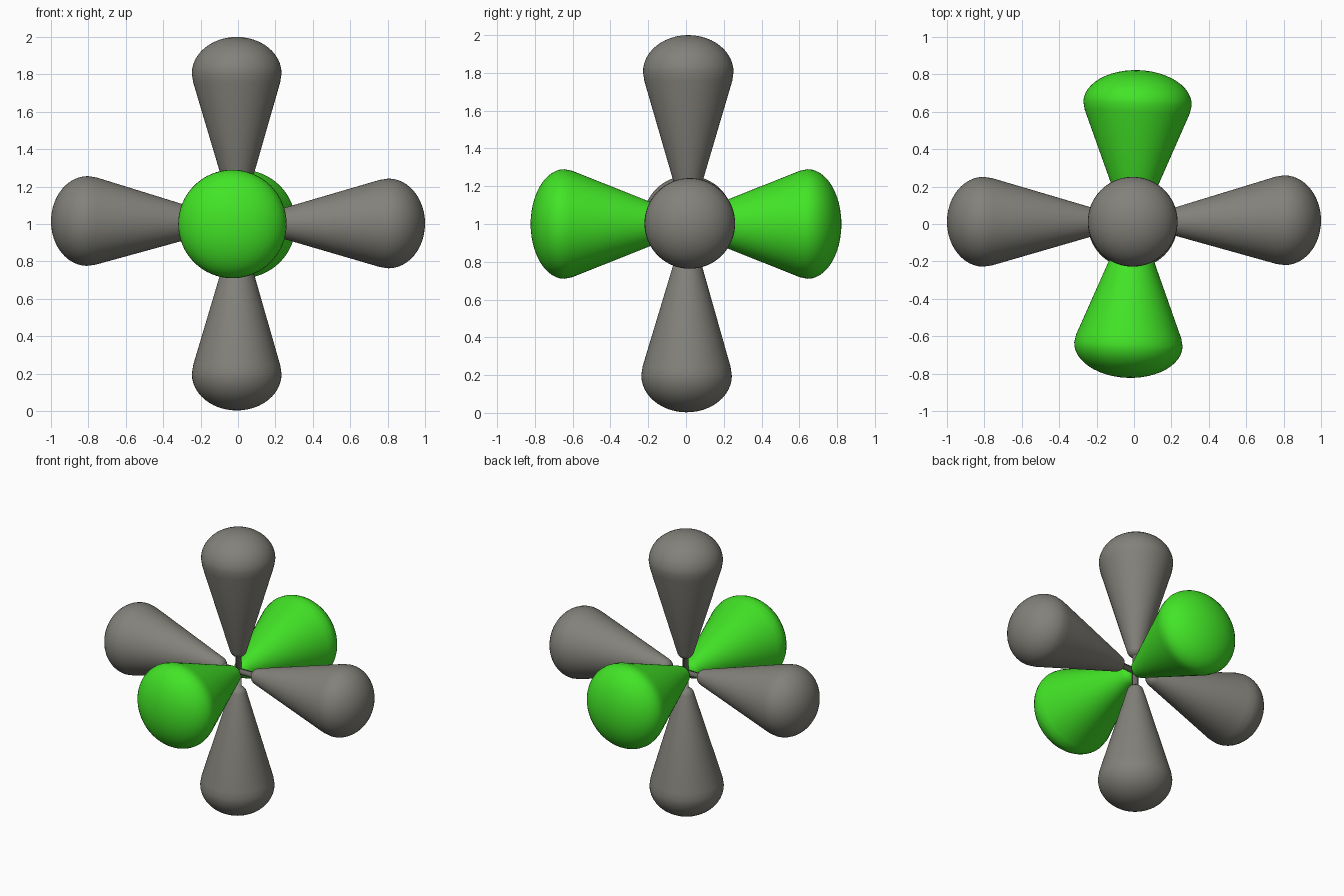
import bpy, bmesh, math
from mathutils import Vector

if "Cube" in bpy.data.objects:
    bpy.data.objects.remove(bpy.data.objects["Cube"])

SEG = 64


def make_material(name, colour):
    mat = bpy.data.materials.new(name)
    mat.diffuse_color = (*colour, 1)
    mat.use_nodes = True
    mat.node_tree.nodes["Principled BSDF"].inputs["Base Color"].default_value = mat.diffuse_color
    return mat


green = make_material("green", (0.055, 0.78, 0.02))
dark_grey = make_material("dark_grey", (0.225, 0.22, 0.195))


def lobe_profile(tip, neck_r, wide, wide_r, end, stem):
    """(distance, radius) pairs: optional thin stem, rounded tip, cone, domed end."""
    pts = []
    if stem:
        pts += [(0.0, 0.0), (0.0, 0.02), (tip + 0.005, 0.02)]
    else:
        pts.append((tip, 0.0))
    for i in range(2, 7):
        a = math.radians(75) * i / 6
        pts.append((tip + neck_r * (1 - math.cos(a)), neck_r * math.sin(a)))
    for i in range(-1, 13):
        a = math.pi / 2 * i / 12 if i >= 0 else -math.radians(14)
        pts.append((wide + (end - wide) * math.sin(a), wide_r * math.cos(a)))
    pts[-1] = (end, 0.0)
    return pts


def make_lobe(name, base, target, profile, mat):
    """Lathe the profile around the axis running from base towards target."""
    bm = bmesh.new()
    verts = [bm.verts.new((r, 0, d)) for d, r in profile]
    edges = [bm.edges.new(p) for p in zip(verts, verts[1:])]
    bmesh.ops.spin(bm, geom=verts + edges, cent=(0, 0, 0), axis=(0, 0, 1),
                   angle=math.tau, steps=SEG, use_merge=False)
    bmesh.ops.remove_doubles(bm, verts=bm.verts, dist=1e-5)
    bmesh.ops.recalc_face_normals(bm, faces=bm.faces)
    mesh = bpy.data.meshes.new(name)
    bm.to_mesh(mesh)
    bm.free()
    ob = bpy.data.objects.new(name, mesh)
    bpy.context.collection.objects.link(ob)
    axis = Vector(target) - Vector(base)
    ob.rotation_mode = 'QUATERNION'
    ob.rotation_quaternion = axis.to_track_quat('Z', 'Y')
    ob.location = base
    mesh.materials.append(mat)
    mesh.shade_smooth()
    return ob


grey_shape = lobe_profile(0.105, 0.056, 0.805, 0.24, 1.0, True)
green_shape = lobe_profile(0.01, 0.068, 0.645, 0.29, 0.823, False)

# Four slim grey lobes: upright pair and sideways pair
for name, base, target in (
    ("top_lobe", (-0.003, 0.01, 1.0), (-0.007, 0.012, 1.80)),
    ("bottom_lobe", (-0.003, 0.01, 1.003), (-0.007, 0.003, 0.20)),
    ("left_lobe", (0, 0.01, 1.003), (-0.80, 0.012, 1.016)),
    ("right_lobe", (0, 0.01, 1.003), (0.80, 0.020, 1.003)),
):
    make_lobe(name, base, target, grey_shape, dark_grey)

# Two wider green lobes: front and back
for name, target in (
    ("front_lobe", (-0.030, -0.645, 1.0)),
    ("back_lobe", (0.019, 0.645, 1.0)),
):
    make_lobe(name, (-0.004, 0, 1.0), target, green_shape, green)
